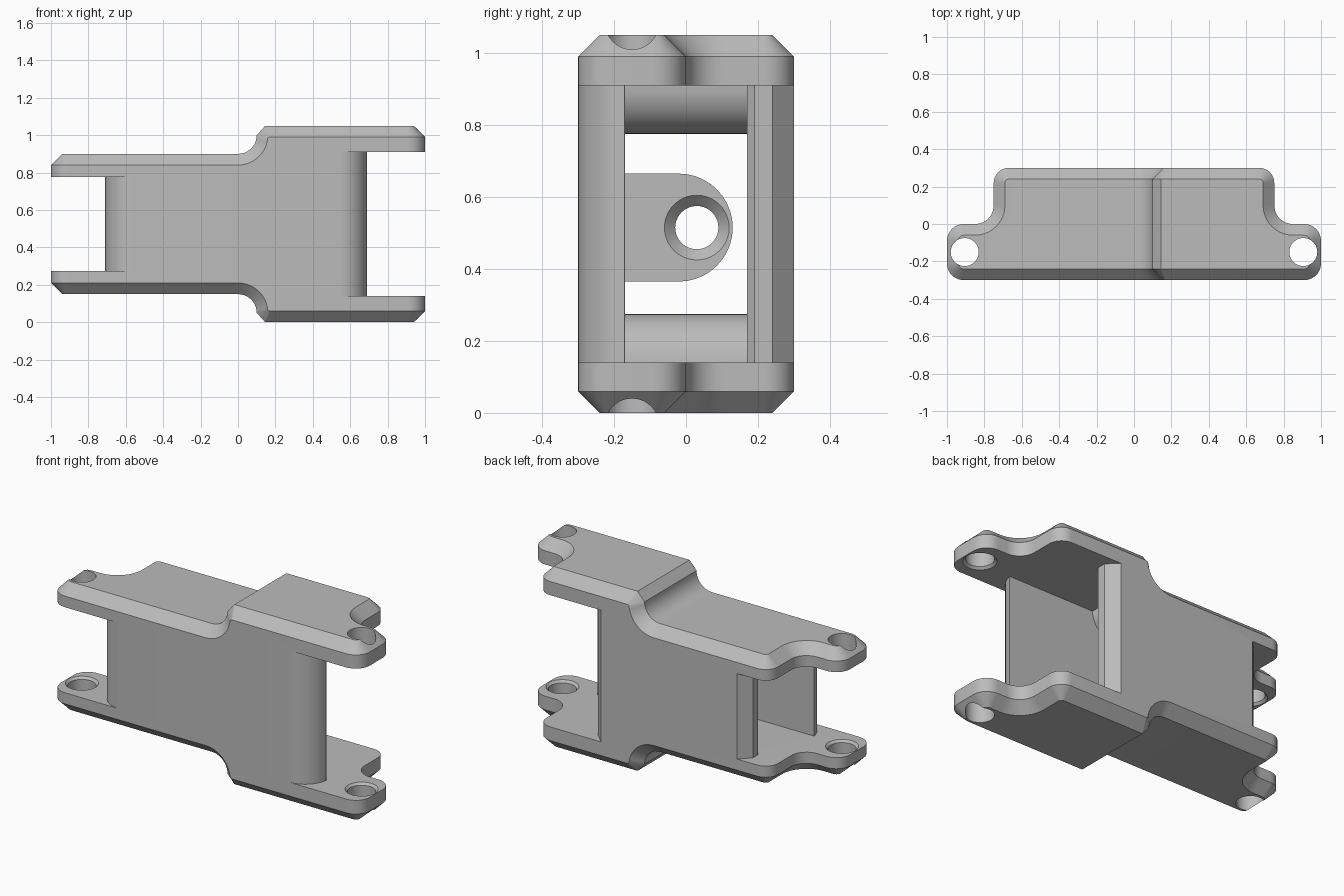
import bpy, bmesh
from math import sin, cos, pi, radians

if "Cube" in bpy.data.objects:
    bpy.data.objects.remove(bpy.data.objects["Cube"], do_unlink=True)

grey = bpy.data.materials.new("plain grey")
grey.use_nodes = True
colour = (0.5, 0.5, 0.5, 1)
grey.diffuse_color = colour
grey.node_tree.nodes["Principled BSDF"].inputs["Base Color"].default_value = colour

MID = 0.525   # height of the mirror plane
SEG = 10      # segments per quarter round


def arc(cx, cy, r, a0, a1, n=SEG):
    angles = [radians(a0 + (a1 - a0) * i / n) for i in range(n + 1)]
    return [(cx + r * cos(a), cy + r * sin(a)) for a in angles]


def finish(name, bm):
    bmesh.ops.recalc_face_normals(bm, faces=bm.faces)
    mesh = bpy.data.meshes.new(name)
    bm.to_mesh(mesh)
    bm.free()
    mesh.materials.append(grey)
    ob = bpy.data.objects.new(name, mesh)
    bpy.context.collection.objects.link(ob)
    return ob


def prism(name, points, lo, hi, place):
    """Extrude a flat outline; place(u, v, w) turns it into x, y, z."""
    bm = bmesh.new()
    a = [bm.verts.new(place(u, v, lo)) for u, v in points]
    b = [bm.verts.new(place(u, v, hi)) for u, v in points]
    bm.faces.new(a)
    bm.faces.new(b[::-1])
    for i in range(len(a)):
        j = (i + 1) % len(a)
        bm.faces.new((a[i], a[j], b[j], b[i]))
    return finish(name, bm)


def lathe(name, profile, place, n=40):
    """Spin (radius, height) points into a closed solid."""
    bm = bmesh.new()
    rings = [[bm.verts.new(place(r * cos(2 * pi * i / n), r * sin(2 * pi * i / n), h))
              for i in range(n)] for r, h in profile]
    for a, b in zip(rings, rings[1:]):
        for i in range(n):
            j = (i + 1) % n
            bm.faces.new((a[i], a[j], b[j], b[i]))
    bm.faces.new(rings[0])
    bm.faces.new(rings[-1])
    return finish(name, bm)


def cut(target, cutter):
    mod = target.modifiers.new("cut", "BOOLEAN")
    mod.operation = "DIFFERENCE"
    mod.solver = "EXACT"
    mod.object = cutter
    bpy.context.view_layer.objects.active = target
    bpy.ops.object.modifier_apply(modifier=mod.name)
    bpy.data.objects.remove(cutter, do_unlink=True)


# Plan outline: step, right end, step, left end; d is the inset of the chamfer
def plan(d, step):
    end = arc(0.91, -0.21, 0.09 - d, -90, 0) + arc(0.91, -0.09, 0.09 - d, 0, 90)
    end += arc(0.85, 0.10, 0.10 + d, 270, 180) + arc(0.67, 0.22, 0.08 - d, 0, 90)
    low, high = step[0][1], step[-1][1]
    y = 0.3 - d
    ring = [(x, -y, z) for x, z in step]
    ring += [(x, v, high) for x, v in end]
    ring += [(x, y, z) for x, z in reversed(step)]
    ring += [(-x, v, low) for x, v in reversed(end)]
    return ring, len(end)


# Solid body with a stepped, chamfered top and bottom
edge_step = arc(0, 1.0, 0.16, -90, -5) + [(0.17, 0.99)]
face_step = arc(0, 1.0, 0.10, -90, 0) + [(0.145, 1.05)]
edge, m = plan(0, edge_step)
face, m = plan(0.06, face_step)
n, total = len(face_step), len(face)
bm = bmesh.new()
rings = [[bm.verts.new((x, y, MID + s * (z - MID))) for x, y, z in pts]
         for pts, s in ((face, -1), (edge, -1), (edge, 1), (face, 1))]
for a, b in zip(rings, rings[1:]):
    for i in range(total):
        j = (i + 1) % total
        bm.faces.new((a[i], a[j], b[j], b[i]))
for r in (rings[0], rings[3]):
    bm.faces.new(r[n - 1:n + m + 1])
    bm.faces.new(r[2 * n + m - 1:] + r[:1])
    for k in range(n - 1):
        back = 2 * n + m - 1 - k
        bm.faces.new((r[k], r[k + 1], r[back - 1], r[back]))
body = finish("hinge_body", bm)

# Space between the plates, leaving out the two side walls
upper = [(-2, 0.775)] + arc(0, 0.91, 0.135, -90, 0) + [(2, 0.91)]
lower = [(x, 2 * MID - z) for x, z in reversed(upper)]
gap = prism("gap_cutter", upper + lower, -0.5, 0.5, lambda u, v, w: (u, w, v))
front_wall = [(-0.56, -0.7), (0.54, -0.7)] + arc(0.54, -0.15, 0.15, -90, -8)
front_wall += [(0.69, -0.17), (-0.71, -0.17)] + arc(-0.56, -0.15, 0.15, 188, 270)
back_half = [(0.48, 0.17), (0.5, 0.19), (0.5, 0.24), (0.44, 0.3), (0.44, 0.7)]
back_wall = [(x - 0.1, y) for x, y in back_half]
back_wall += [(-x - 0.1, y) for x, y in reversed(back_half)]
for outline in (front_wall, back_wall):
    cut(gap, prism("wall_space", outline, -0.5, 1.6, lambda u, v, w: (u, v, w)))
cut(body, gap)

# Pin holes through the ears, countersunk on the inner faces
for x, top in ((-0.905, 0.775), (0.905, 0.91)):
    half = [(0.088, top - 0.1), (0.088, top), (0.075, top + 0.013), (0.075, 1.3)]
    profile = [(r, 2 * MID - h) for r, h in reversed(half)] + half
    cut(body, lathe("pin_cutter", profile, lambda u, v, w: (x + u, v - 0.15, w)))

# Inner lug with a countersunk hole
LUG = 0.09
shape = [(-0.18, 0.365)] + arc(-0.02, 0.515, 0.15, -90, 90, 20) + [(-0.18, 0.665)]
lug = prism("inner_lug", shape, -LUG, LUG, lambda u, v, w: (w, u, v))
half = [(0.06, LUG - 0.03), (0.09, LUG), (0.09, LUG + 0.1)]
profile = [(r, -h) for r, h in reversed(half)] + half
cut(lug, lathe("lug_cutter", profile, lambda u, v, w: (w, 0.03 + u, 0.515 + v)))

# Smooth the rounds, keep the edges sharp
for ob in (body, lug):
    bpy.ops.object.select_all(action="DESELECT")
    ob.select_set(True)
    bpy.context.view_layer.objects.active = ob
    bpy.ops.object.shade_smooth_by_angle(angle=radians(30))
